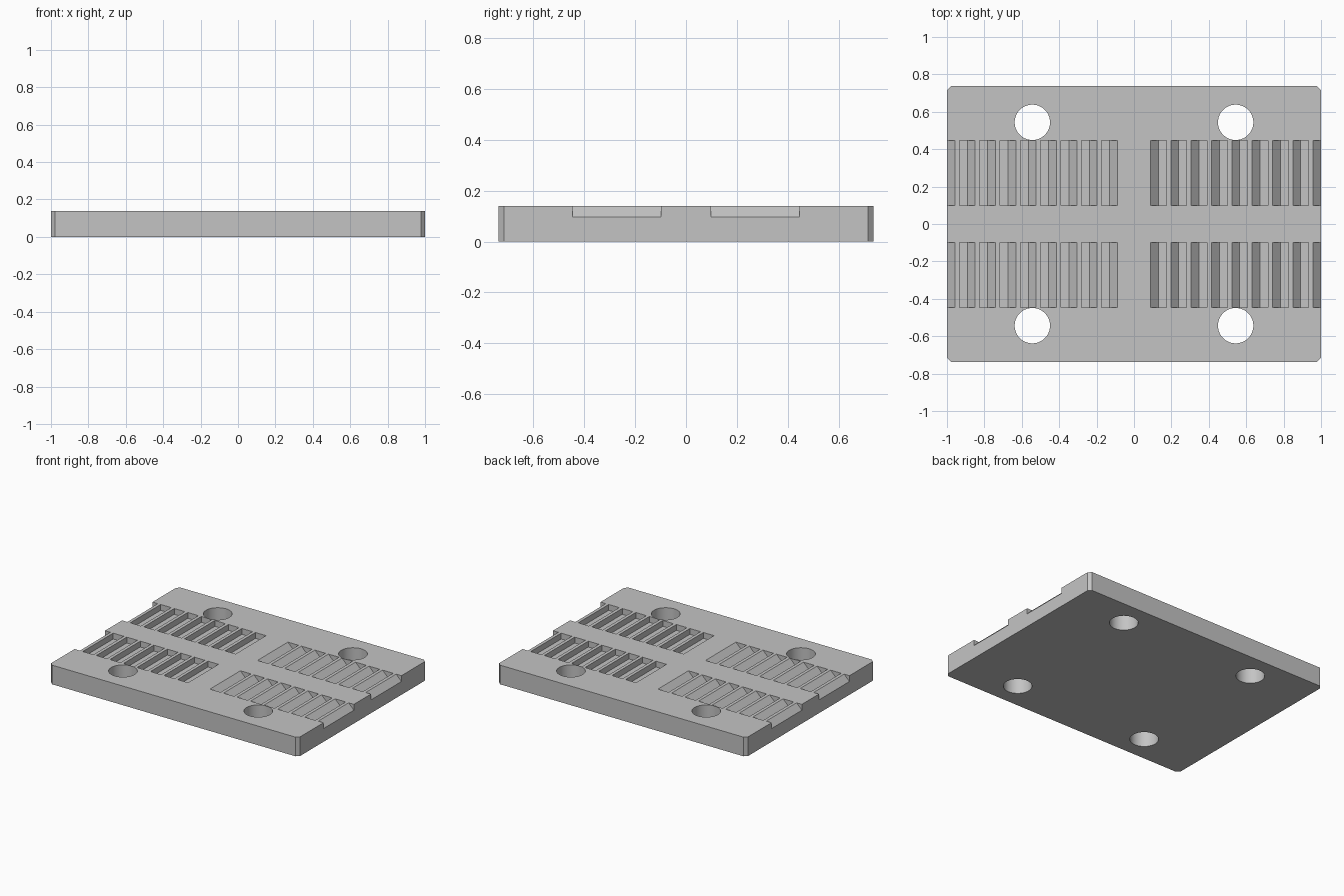
import bpy, bmesh, math

cube = bpy.data.objects.get("Cube")
if cube:
    bpy.data.objects.remove(cube, do_unlink=True)

HALF_X, HALF_Y, TOP = 1.0, 0.737, 0.139
CHAMFER = 0.022
PITCH, DEPTH, TEETH = 0.1087, 0.0425, 9
GROOVE_Y = (0.098, 0.447)
HOLE, HOLE_R = 0.5435, 0.0945

grey = bpy.data.materials.new("plain grey")
grey.use_nodes = True
grey.diffuse_color = (0.55, 0.55, 0.55, 1)
grey.node_tree.nodes["Principled BSDF"].inputs["Base Color"].default_value = grey.diffuse_color


def prism(bm, points, offset):
    """Closed prism from a polygon, extruded along offset."""
    face = bm.faces.new([bm.verts.new(p) for p in points])
    ext = bmesh.ops.extrude_face_region(bm, geom=[face])["geom"]
    moved = [v for v in ext if isinstance(v, bmesh.types.BMVert)]
    bmesh.ops.translate(bm, verts=moved, vec=offset)


def finish(bm, name):
    bmesh.ops.recalc_face_normals(bm, faces=bm.faces)
    mesh = bpy.data.meshes.new(name)
    bm.to_mesh(mesh)
    bm.free()
    obj = bpy.data.objects.new(name, mesh)
    mesh.materials.append(grey)
    bpy.context.collection.objects.link(obj)
    return obj


# Plate with chamfered corners
bm = bmesh.new()
a, b = HALF_X - CHAMFER, HALF_Y - CHAMFER
outline = [(a, -HALF_Y), (HALF_X, -b), (HALF_X, b), (a, HALF_Y),
           (-a, HALF_Y), (-HALF_X, b), (-HALF_X, -b), (-a, -HALF_Y)]
prism(bm, [(x, y, 0) for x, y in outline], (0, 0, TOP))
plate = finish(bm, "clamp_plate")

# Sawtooth grooves: a slope on the inner side, flat floor, upright outer wall
bm = bmesh.new()
first = HALF_X - DEPTH - (TEETH - 1) * PITCH
over = 0.01
for sx in (-1, 1):
    for sy in (-1, 1):
        for i in range(TEETH):
            x = first + i * PITCH
            profile = [(x - over, TOP + over), (x + DEPTH, TOP - DEPTH),
                       (x + 2 * DEPTH, TOP - DEPTH), (x + 2 * DEPTH, TOP + over)]
            prism(bm, [(sx * px, sy * GROOVE_Y[0], pz) for px, pz in profile],
                  (0, sy * (GROOVE_Y[1] - GROOVE_Y[0]), 0))
groove_cutter = finish(bm, "groove_cutter")

# Four round bolt holes
bm = bmesh.new()
for sx in (-1, 1):
    for sy in (-1, 1):
        ring = [math.tau * k / 64 for k in range(64)]
        prism(bm, [(sx * HOLE + HOLE_R * math.cos(t), sy * HOLE + HOLE_R * math.sin(t), -0.1)
                   for t in ring], (0, 0, 0.4))
hole_cutter = finish(bm, "hole_cutter")

# Cut the plate
bpy.ops.object.select_all(action="DESELECT")
bpy.context.view_layer.objects.active = plate
plate.select_set(True)
for cutter in (groove_cutter, hole_cutter):
    cutter.hide_render = True
    mod = plate.modifiers.new("cut", "BOOLEAN")
    mod.operation = "DIFFERENCE"
    mod.solver = "EXACT"
    mod.object = cutter
    bpy.ops.object.modifier_apply(modifier=mod.name)
    bpy.data.objects.remove(cutter, do_unlink=True)
bpy.ops.object.shade_smooth_by_angle(angle=math.radians(25))
